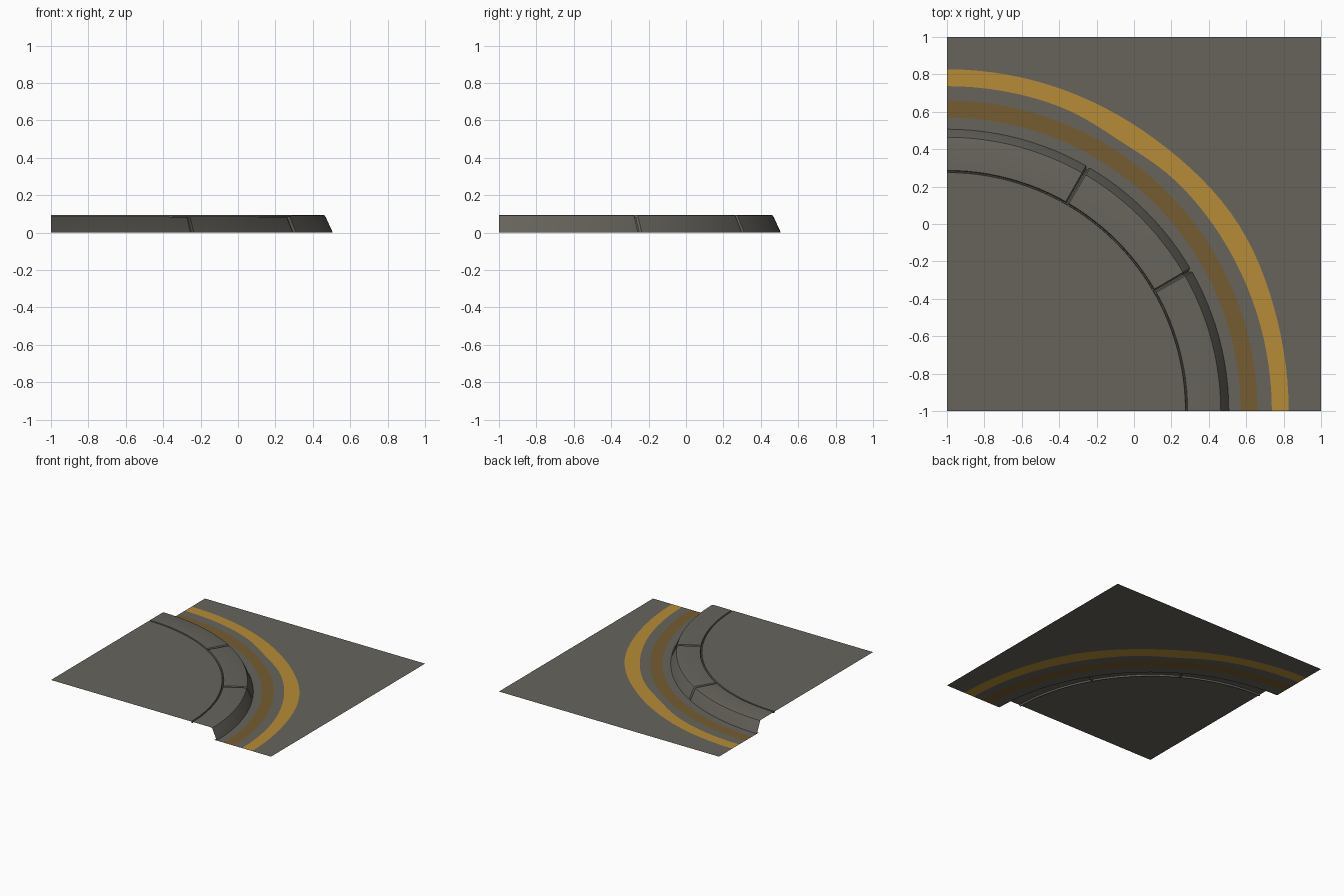
import bpy, bmesh, math

if "Cube" in bpy.data.objects:
    bpy.data.objects.remove(bpy.data.objects["Cube"])

CX = CY = -1.0          # centre of the bend is a corner of the tile
TOP = 0.095             # pavement height


def material(name, rgb):
    m = bpy.data.materials.new(name)
    m.diffuse_color = (*rgb, 1)
    m.use_nodes = True
    m.node_tree.nodes["Principled BSDF"].inputs["Base Color"].default_value = m.diffuse_color
    return m


GREY = material("warm grey stone", (0.135, 0.127, 0.107))
YELLOW = material("worn yellow paint", (0.47, 0.265, 0.038))
BROWN = material("faded yellow paint", (0.178, 0.108, 0.031))


def polar(r, a, z):
    a = math.radians(a)
    return (CX + r * math.cos(a), CY + r * math.sin(a), z)


def sweep(name, rings, angles, mats, mat_rule=lambda i: 0):
    """Sheet swept about the bend centre; rings(angle) gives (radius, z) points."""
    bm = bmesh.new()
    rows = [[bm.verts.new(polar(r, a, z)) for r, z in rings(a)] for a in angles]
    for p, q in zip(rows, rows[1:]):
        for i in range(len(p) - 1):
            f = bm.faces.new((p[i], p[i + 1], q[i + 1], q[i]))
            f.material_index = mat_rule(i)
    bmesh.ops.remove_doubles(bm, verts=bm.verts, dist=1e-5)
    me = bpy.data.meshes.new(name)
    bm.to_mesh(me)
    bm.free()
    for m in mats:
        me.materials.append(m)
    ob = bpy.data.objects.new(name, me)
    bpy.context.collection.objects.link(ob)
    bpy.context.view_layer.objects.active = ob
    ob.select_set(True)
    bpy.ops.object.shade_smooth_by_angle(angle=math.radians(25))
    ob.select_set(False)
    return ob


# Road with two painted bands, stretched out to the square tile edge
def road_rings(a):
    t = math.radians(a)
    edge = 2 / max(math.cos(t), math.sin(t))
    wear = 0.024 * math.exp(-((a - 33) / 14) ** 2)
    nick = 0.022 * math.exp(-((a - 57) / 8) ** 2)
    return [(r, 0) for r in (1.485, 1.57, 1.66, 1.737 - nick, 1.827 + wear, edge)]


fine = [i * 2.5 for i in range(37)]
sweep("road", road_rings, fine, [GREY, BROWN, YELLOW],
      lambda i: {1: 1, 3: 2}.get(i, 0))

# Raised pavement inside the bend
sweep("pavement", lambda a: [(0, TOP), (1.275, TOP)], fine, [GREY])

# Kerb stones: groove, flat top, rounded nose and sloping face
PROFILE = [(1.275, TOP), (1.278, TOP - 0.012), (1.283, TOP - 0.012), (1.287, TOP),
           (1.452, TOP), (1.464, TOP - 0.004), (1.470, TOP - 0.014), (1.507, 0)]


def kerb_rings(a):
    # stones are sunk at the joints on 30 and 60 degrees
    sunk = min(abs(a - 30), abs(a - 60)) < 0.2
    if not sunk:
        return PROFILE
    return PROFILE[:1] + [(r - (0.014 if r > 1.4 else 0), max(0, min(z, TOP - 0.014)))
                          for r, z in PROFILE[1:]]


joints = [j + d for j in (30, 60) for d in (-0.45, -0.15, 0.15, 0.45)]
angles = sorted([a for a in fine if a not in (30, 60)] + joints)
sweep("kerb", kerb_rings, angles, [GREY])
